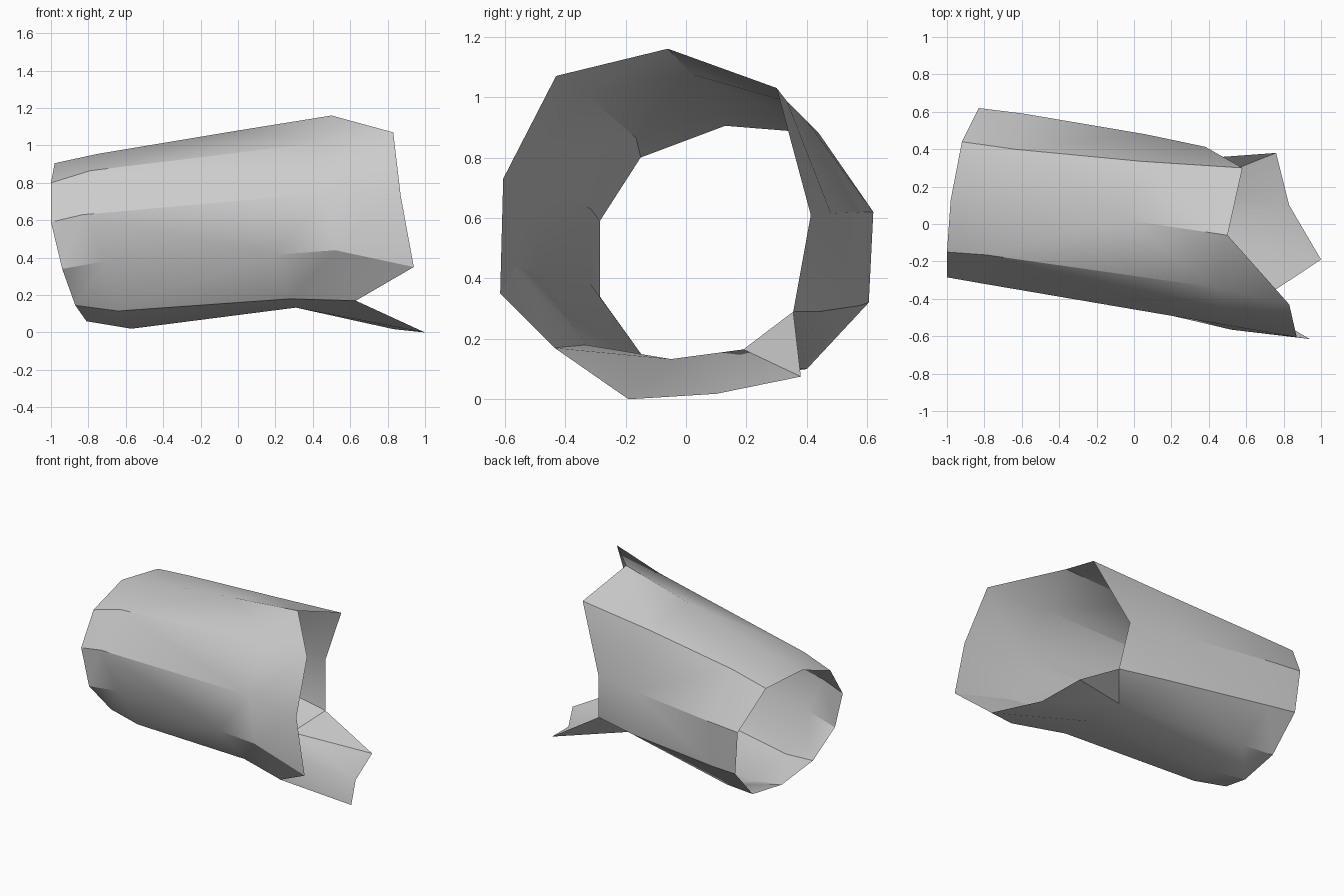
import bpy, bmesh, math

cube = bpy.data.objects.get("Cube")
if cube:
    bpy.data.objects.remove(cube, do_unlink=True)

# One plain grey material
grey = bpy.data.materials.new("light grey")
grey.use_nodes = True
colour = (0.6, 0.6, 0.6, 1)
grey.diffuse_color = colour
bsdf = next(n for n in grey.node_tree.nodes if n.type == 'BSDF_PRINCIPLED')
bsdf.inputs["Base Color"].default_value = colour
bsdf.inputs["Roughness"].default_value = 0.8

# Lengthwise creases of the tube, from the narrow end to the torn wide end,
# in order around the section: top, front, bottom, back
rails = [
    [(-.98, .13, .905), (-.75, .13, .955), (-.03, .02, 1.075), (.50, -.06, 1.16)],
    [(-1, -.15, .80), (-.79, -.165, .865), (.44, -.34, 1.015), (.83, -.43, 1.07)],
    [(-1, -.285, .59), (-.83, -.315, .63), (.46, -.535, .745), (.87, -.605, .73)],
    [(-.94, -.285, .34), (-.71, -.315, .38), (.20, -.49, .415), (.52, -.565, .44), (.94, -.615, .35)],
    [(-.87, -.145, .145), (-.64, -.18, .115), (.28, -.33, .18), (.63, -.435, .17)],
    [(-.81, .11, .06), (-.57, .10, .02), (.31, -.05, .133), (1, -.19, 0)],
    [(-.79, .40, .10), (-.57, .375, .10), (.28, .19, .165), (.83, .10, .018)],
    [(-.80, .605, .32), (-.60, .575, .31), (.10, .44, .29), (.42, .355, .29)],
    [(-.83, .62, .62), (-.59, .59, .62), (.06, .48, .615), (.38, .413, .61)],
    [(-.92, .44, .88), (-.64, .40, .92), (.04, .335, .985), (.58, .30, 1.03)],
]
FLAP_SIDE = 6

bm = bmesh.new()
rings = [[bm.verts.new(p) for p in rail] for rail in rails]
for i, a in enumerate(rings):
    b = rings[(i + 1) % len(rings)]
    for j in range(2):
        bm.faces.new((a[j], a[j + 1], b[j + 1], b[j]))
    if i == FLAP_SIDE:
        # The bent flap tears free of the back wall here
        corner = bm.verts.new((.76, .38, .075))
        bm.faces.new((a[2], b[3], b[2]))
        bm.faces.new((a[2], a[3], corner, b[3]))
    elif i == len(rings) - 1:
        # Sunken fold between the back and the top
        bm.faces.new((a[2], a[3], b[3], b[2]))
    else:
        bm.faces.new(a[2:] + b[:1:-1])

bmesh.ops.triangulate(bm, faces=bm.faces[:], quad_method='BEAUTY', ngon_method='BEAUTY')
bmesh.ops.recalc_face_normals(bm, faces=bm.faces[:])
# Point the open shell's normals outwards
if sum(f.normal.y * f.calc_center_median().y + f.normal.z * (f.calc_center_median().z - .55)
       for f in bm.faces) < 0:
    bmesh.ops.reverse_faces(bm, faces=bm.faces[:])

mesh = bpy.data.meshes.new("bent_tube")
bm.to_mesh(mesh)
bm.free()
mesh.materials.append(grey)
tube = bpy.data.objects.new("bent_tube", mesh)
bpy.context.collection.objects.link(tube)

# Soft small bends, crisp main creases
bpy.ops.object.select_all(action='DESELECT')
tube.select_set(True)
bpy.context.view_layer.objects.active = tube
bpy.ops.object.shade_smooth_by_angle(angle=math.radians(30))
